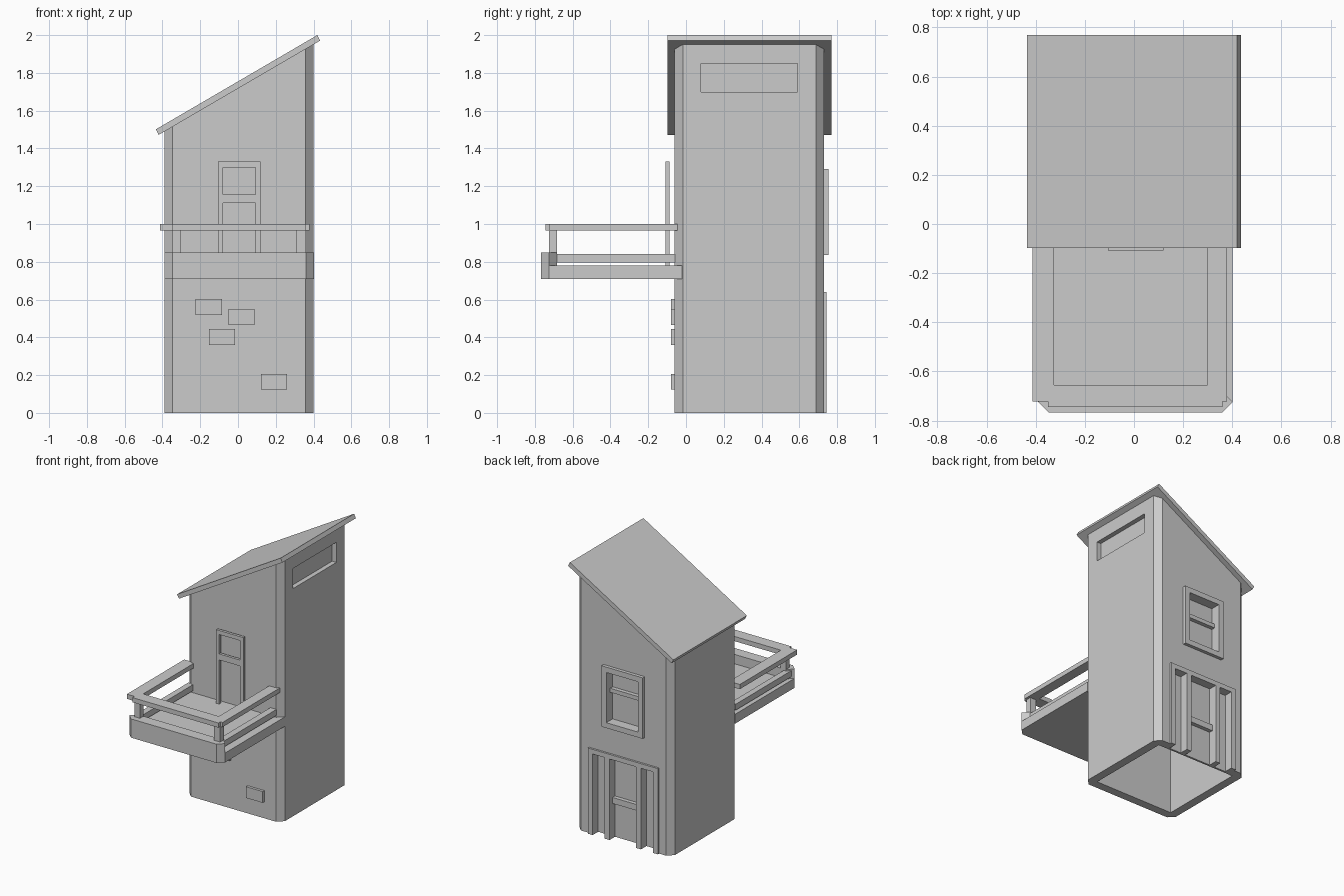
import bpy, bmesh
from mathutils import Vector

old = bpy.data.objects.get("Cube")
if old:
    bpy.data.objects.remove(old, do_unlink=True)

gray = bpy.data.materials.new("plain_gray")
gray.use_nodes = True
gray.diffuse_color = (0.6, 0.6, 0.6, 1)
gray.node_tree.nodes["Principled BSDF"].inputs["Base Color"].default_value = (0.6, 0.6, 0.6, 1)


def prism(name, outline, lo, hi, axis="z", top=None):
    """Extrude an outline along an axis; top(x) can slope the upper end."""
    bm = bmesh.new()
    put = (lambda a, b, h: (a, b, h)) if axis == "z" else (lambda a, b, h: (a, h, b))
    low = [bm.verts.new(put(a, b, lo)) for a, b in outline]
    high = [bm.verts.new(put(a, b, top(a) if top else hi)) for a, b in outline]
    bm.faces.new(low)
    bm.faces.new(high)
    for i in range(len(low)):
        j = (i + 1) % len(low)
        bm.faces.new((low[i], low[j], high[j], high[i]))
    bmesh.ops.recalc_face_normals(bm, faces=bm.faces)
    mesh = bpy.data.meshes.new(name)
    bm.to_mesh(mesh)
    bm.free()
    mesh.materials.append(gray)
    obj = bpy.data.objects.new(name, mesh)
    bpy.context.collection.objects.link(obj)
    return obj


def box(name, x0, x1, y0, y1, z0, z1):
    return prism(name, [(x0, y0), (x1, y0), (x1, y1), (x0, y1)], z0, z1)


def chamfered(x0, x1, y0, y1, c):
    return [(x0 + c, y0), (x1 - c, y0), (x1, y0 + c), (x1, y1 - c),
            (x1 - c, y1), (x0 + c, y1), (x0, y1 - c), (x0, y0 + c)]


def cut(target, cutter):
    cutter.hide_render = True
    mod = target.modifiers.new("cut", "BOOLEAN")
    mod.operation = "DIFFERENCE"
    mod.solver = "EXACT"
    mod.object = cutter
    bpy.context.view_layer.objects.active = target
    bpy.ops.object.modifier_apply(modifier=mod.name)
    bpy.data.objects.remove(cutter, do_unlink=True)


def under_roof(x):
    return 1.716 + 0.58 * x


# Hollow tower body with chamfered corners and a slanted top
body = prism("tower_body", chamfered(-0.39, 0.40, -0.06, 0.73, 0.043), 0, 0,
             top=lambda x: under_roof(x) + 0.008)
cut(body, box("cavity", -0.325, 0.335, 0.005, 0.665, -0.1, 2.3))

# Recesses: side slot, rear window, rear door and its sidelights
cut(body, box("slot_cutter", 0.365, 0.5, 0.08, 0.59, 1.70, 1.85))
cut(body, box("window_cutter", -0.13, 0.13, 0.68, 0.9, 0.875, 1.25))
for x0, x1 in ((-0.25, -0.15), (-0.11, 0.11), (0.15, 0.25)):
    cut(body, box("door_cutter", x0, x1, 0.68, 0.9, -0.1, 0.605))

# Slanted roof slab
drop = Vector((0.015, -0.029))
low, high = Vector((-0.435, 1.501)), Vector((0.42, 2.0))
prism("roof", [low, high, high + drop, low + drop], -0.097, 0.77, axis="y")

# Rear window trim
for s in (-1, 1):
    a, b = sorted((0.13 * s, 0.17 * s))
    box("window_jamb", a, b, 0.725, 0.755, 0.835, 1.29)
for z0, z1 in ((0.835, 0.875), (1.25, 1.29)):
    box("window_head_and_sill", -0.13, 0.13, 0.725, 0.755, z0, z1)
box("window_crossbar", -0.13, 0.13, 0.675, 0.71, 1.085, 1.115)

# Rear door trim
for s in (-1, 1):
    for inner, outer in ((0.25, 0.29), (0.11, 0.15)):
        a, b = sorted((inner * s, outer * s))
        box("rear_door_post", a, b, 0.725, 0.745, 0, 0.605)
box("rear_door_lintel", -0.29, 0.29, 0.725, 0.745, 0.605, 0.64)
box("rear_door_crossbar", -0.11, 0.11, 0.675, 0.71, 0.26, 0.305)

# Balcony door frame, standing just clear of the wall
for x0, x1 in ((-0.105, -0.08), (0.092, 0.12)):
    box("balcony_door_jamb", x0, x1, -0.108, -0.088, 0.78, 1.33)
for z0, z1 in ((1.30, 1.33), (1.11, 1.155)):
    box("balcony_door_bar", -0.08, 0.092, -0.108, -0.088, z0, z1)

# Balcony deck and front fascia with angled ends
prism("balcony_deck", [(-0.39, -0.02), (-0.39, -0.725), (-0.347, -0.767),
                       (0.36, -0.767), (0.402, -0.725), (0.402, -0.02)], 0.71, 0.78)
prism("balcony_fascia", [(-0.39, -0.725), (-0.347, -0.767), (0.36, -0.767),
                         (0.402, -0.725), (0.36, -0.683), (-0.347, -0.683)], 0.78, 0.85)

# Railing: handrail, lower side rails and corner posts
box("front_handrail", -0.35, 0.36, -0.745, -0.655, 0.965, 1.0)
for x0, x1 in ((-0.413, -0.325), (0.30, 0.378)):
    box("side_handrail", x0, x1, -0.722, -0.045, 0.965, 1.0)
for x0, x1 in ((-0.375, -0.33), (0.31, 0.36)):
    box("lower_side_rail", x0, x1, -0.72, -0.05, 0.795, 0.84)
for x0, x1 in ((-0.347, -0.303), (0.31, 0.36)):
    box("corner_post", x0, x1, -0.725, -0.682, 0.78, 0.965)

# Raised bricks on the front wall
for x, z in ((-0.155, 0.56), (0.018, 0.508), (-0.085, 0.402), (0.19, 0.165)):
    box("raised_brick", x - 0.069, x + 0.069, -0.08, -0.055, z - 0.042, z + 0.042)
